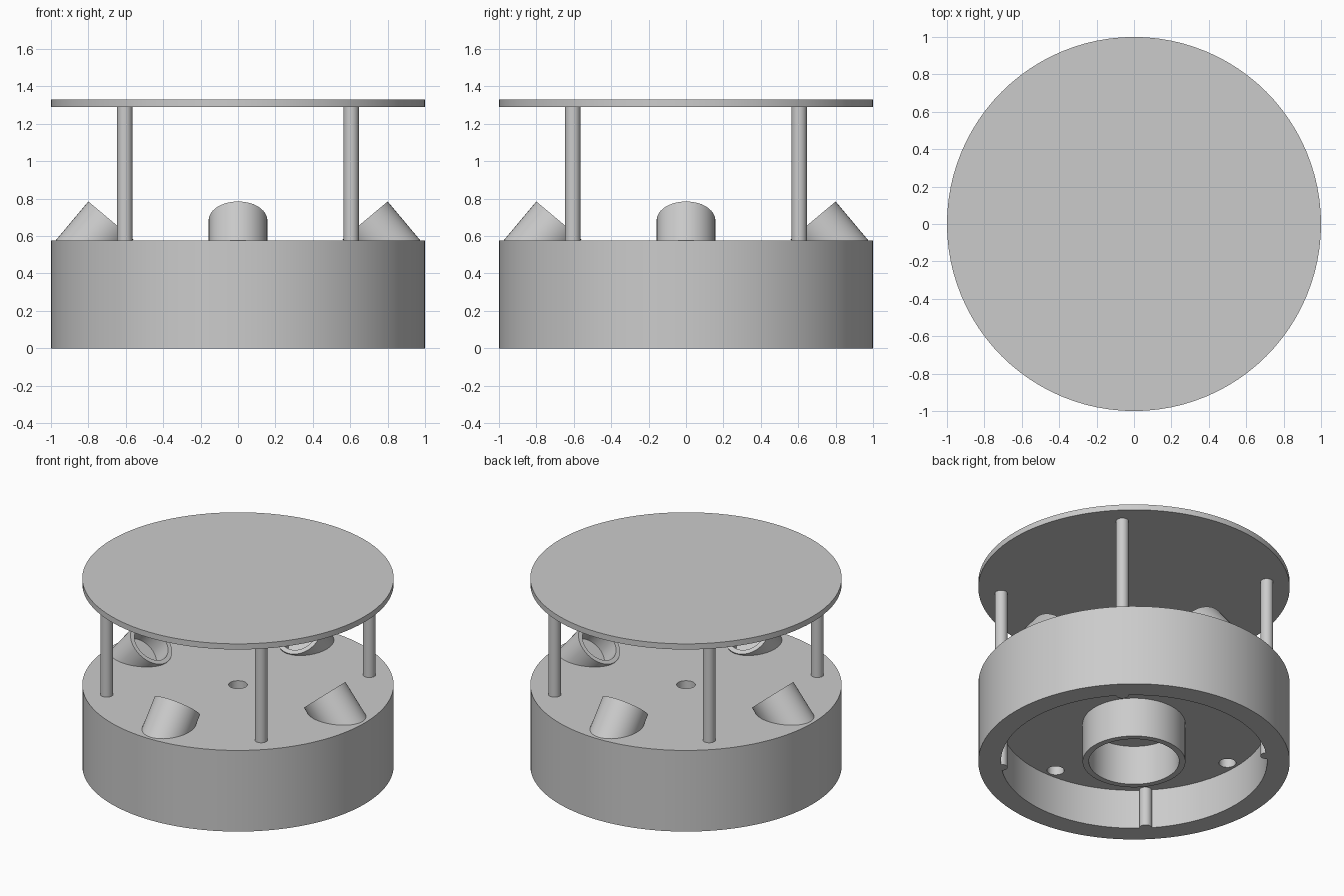
import bpy, bmesh, math
from mathutils import Matrix, Vector

cube = bpy.data.objects.get("Cube")
if cube:
    bpy.data.objects.remove(cube, do_unlink=True)

grey = bpy.data.materials.new("plain_grey")
grey.use_nodes = True
colour = (0.6, 0.6, 0.6, 1)
grey.diffuse_color = colour
grey.node_tree.nodes["Principled BSDF"].inputs["Base Color"].default_value = colour


def make(name, bm):
    bmesh.ops.recalc_face_normals(bm, faces=bm.faces)
    mesh = bpy.data.meshes.new(name)
    bm.to_mesh(mesh)
    bm.free()
    mesh.materials.append(grey)
    ob = bpy.data.objects.new(name, mesh)
    bpy.context.collection.objects.link(ob)
    return ob


def smooth(ob):
    bpy.ops.object.select_all(action='DESELECT')
    ob.select_set(True)
    bpy.context.view_layer.objects.active = ob
    bpy.ops.object.shade_smooth_by_angle(angle=math.radians(30))


def lathe(name, profile, steps, closed=False):
    """Revolve (radius, height) points around z."""
    bm = bmesh.new()
    verts = [bm.verts.new((r, 0, z)) for r, z in profile]
    edges = [bm.edges.new(p) for p in zip(verts, verts[1:])]
    if closed:
        edges.append(bm.edges.new((verts[-1], verts[0])))
    bmesh.ops.spin(bm, geom=verts + edges, cent=(0, 0, 0), axis=(0, 0, 1),
                   angle=math.tau, steps=steps, use_merge=True)
    bmesh.ops.remove_doubles(bm, verts=bm.verts, dist=1e-5)
    return make(name, bm)


def cylinder(name, radius, z0, z1, steps=32):
    return lathe(name, [(0, z0), (radius, z0), (radius, z1), (0, z1)], steps)


def cut(target, cutter):
    mod = target.modifiers.new("cut", 'BOOLEAN')
    mod.operation = 'DIFFERENCE'
    mod.solver = 'EXACT'
    mod.object = cutter
    bpy.context.view_layer.objects.active = target
    bpy.ops.object.modifier_apply(modifier=mod.name)
    bpy.data.objects.remove(cutter, do_unlink=True)


BASE_TOP, CEILING, DISC_BOTTOM = 0.575, 0.28, 1.29

# Base: hollow underneath, with a ring-shaped boss and a centre hole
base = lathe("base", [(0.06, BASE_TOP), (1, BASE_TOP), (1, 0), (0.855, 0),
                      (0.855, CEILING), (0.33, CEILING), (0.33, 0), (0.29, 0),
                      (0.29, CEILING), (0.06, CEILING)], 96, closed=True)

# Slot through the boss wall
bm = bmesh.new()
bmesh.ops.create_cube(bm, size=1, matrix=Matrix.Translation((0.12, -0.3, 0.245))
                      @ Matrix.Diagonal((0.09, 0.12, 0.07, 1)))
cut(base, make("slot_cutter", bm))

# Four tilted cups facing the middle, each with a wire hole below
tilt = Matrix.Rotation(math.radians(-40), 4, 'Y')
for i, side in enumerate(("left", "back", "right", "front")):
    turn = Matrix.Rotation(i * math.pi / 2, 4, 'Z')
    place = turn @ Matrix.Translation((0.68, 0, 0.684)) @ tilt

    bore = cylinder("bore_cutter", 0.142, -0.22, 0.1)
    bore.data.transform(place)
    cut(base, bore)

    hole = cylinder("hole_cutter", 0.055, CEILING - 0.05, 0.42)
    hole.data.transform(turn @ Matrix.Translation((0.783, 0, 0)))
    cut(base, hole)

    cup = lathe(side + "_cup", [(0, -0.29), (0.157, -0.29), (0.157, 0),
                                (0.127, 0), (0.127, -0.14), (0, -0.14)], 48)
    cup.data.transform(place)
    smooth(cup)

    # Post standing between neighbouring cups
    post = cylinder(side + "_post", 0.041, 0, DISC_BOTTOM)
    corner = Matrix.Rotation(math.pi / 4, 4, 'Z') @ turn
    post.data.transform(corner @ Matrix.Translation((0.856, 0, 0)))
    smooth(post)

smooth(base)

# Top disc
smooth(cylinder("top_disc", 1, DISC_BOTTOM, 1.33, 96))
